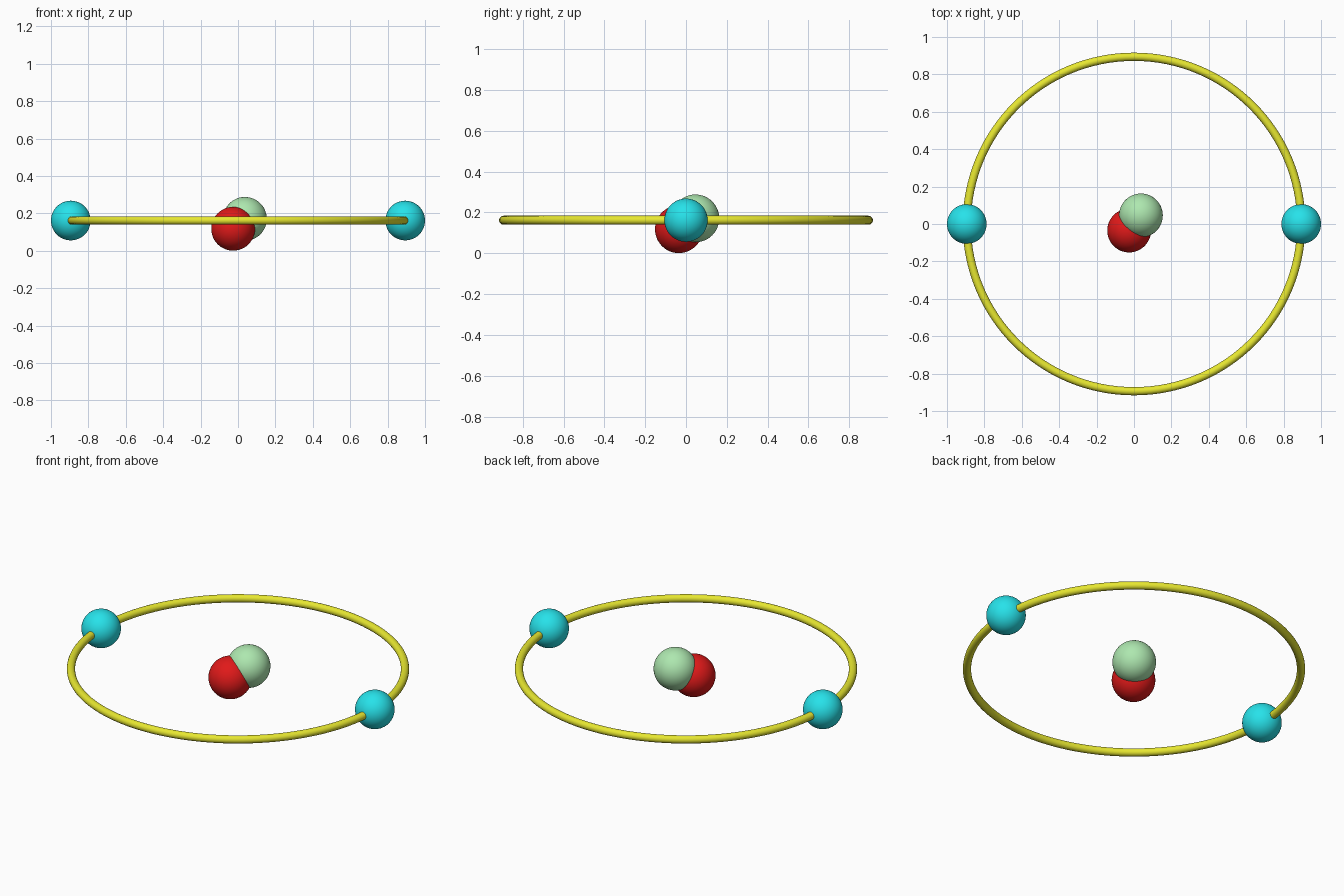
import bpy

if "Cube" in bpy.data.objects:
    bpy.data.objects.remove(bpy.data.objects["Cube"])


def paint(obj, name, color):
    mat = bpy.data.materials.get(name) or bpy.data.materials.new(name)
    mat.diffuse_color = (*color, 1)
    mat.use_nodes = True
    mat.node_tree.nodes["Principled BSDF"].inputs["Base Color"].default_value = mat.diffuse_color
    obj.data.materials.append(mat)
    bpy.ops.object.shade_smooth()


def ball(name, loc, radius, mat, color):
    bpy.ops.mesh.primitive_uv_sphere_add(
        segments=48, ring_count=24, radius=radius, location=loc)
    obj = bpy.context.object
    obj.name = name
    paint(obj, mat, color)


Z = 0.162       # height of the orbit plane
ORBIT = 0.894   # orbit radius

# Nucleus: two overlapping balls
ball("proton", (-0.026, -0.035, 0.118), 0.117, "red", (0.75, 0.01, 0.01))
ball("neutron", (0.037, 0.046, 0.171), 0.117, "green", (0.42, 0.8, 0.43))

# Orbit ring
bpy.ops.mesh.primitive_torus_add(
    major_radius=ORBIT, minor_radius=0.022,
    major_segments=128, minor_segments=20, location=(0, 0, Z))
ring = bpy.context.object
ring.name = "orbit_ring"
paint(ring, "yellow", (0.8, 0.8, 0.03))

# Electrons on opposite sides of the ring
for side, x in (("left", -ORBIT), ("right", ORBIT)):
    ball("electron_" + side, (x, 0, Z), 0.106, "cyan", (0.02, 0.76, 0.82))
